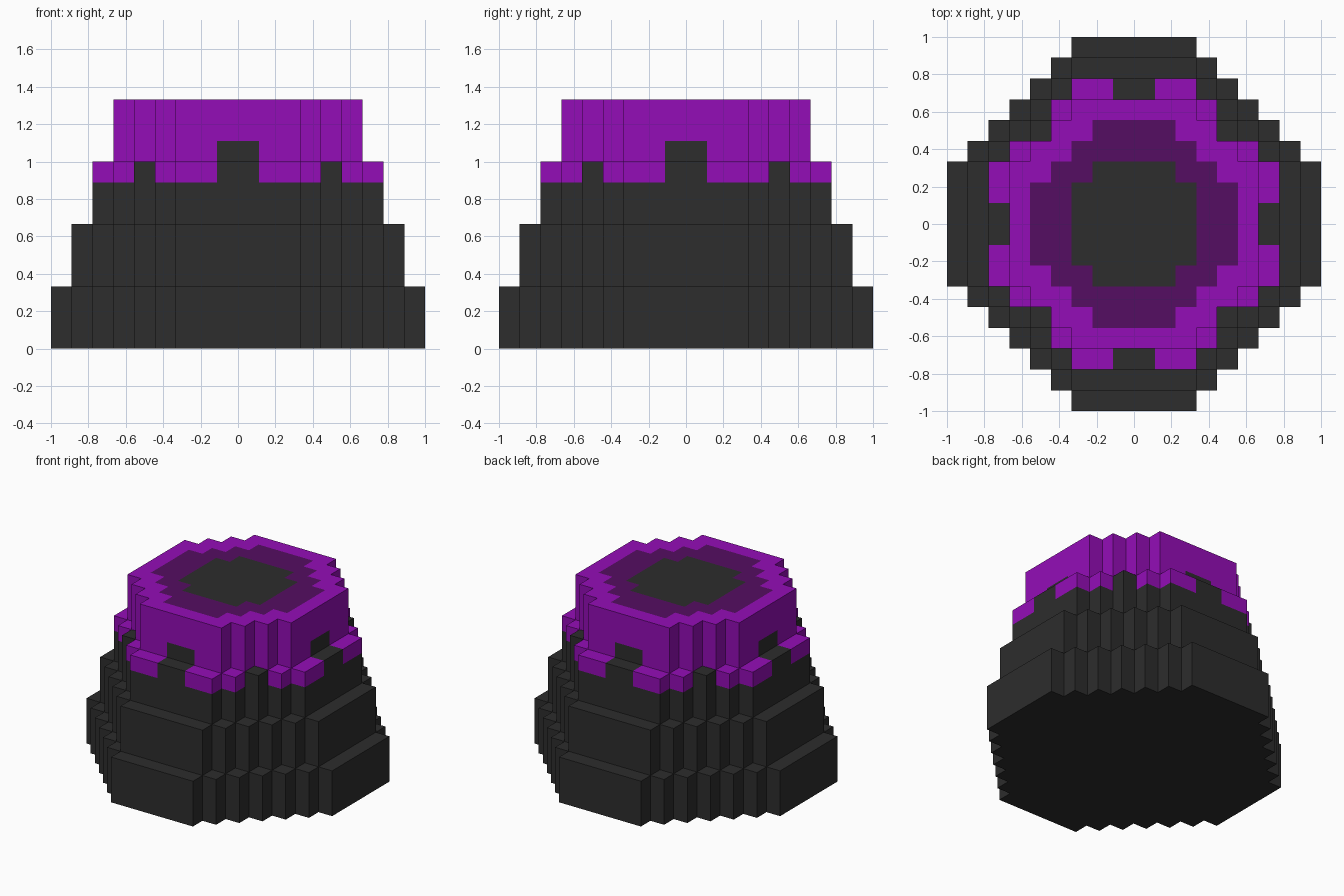
import bpy, bmesh

if "Cube" in bpy.data.objects:
    bpy.data.objects.remove(bpy.data.objects["Cube"], do_unlink=True)

U = 1 / 9  # size of one block


def material(name, rgb):
    m = bpy.data.materials.new(name)
    m.use_nodes = True
    m.diffuse_color = (*rgb, 1)
    m.node_tree.nodes["Principled BSDF"].inputs["Base Color"].default_value = (*rgb, 1)
    return m


MATS = [material("charcoal rock", (0.026, 0.026, 0.026)),
        material("bright purple", (0.296, 0.004, 0.474)),
        material("deep purple", (0.091, 0.004, 0.122))]
ROCK, BRIGHT, DEEP = range(3)


def inside(x, y, radius, straight):
    """True if the point lies in a blocky disc with a straight run on each side."""
    row = int(abs(y))
    return row < radius and abs(x) < radius - max(0, row - straight + 1)


def tier(name, radius, levels, rule):
    """Stepped blocky disc with walls cut at the given heights (in blocks)."""
    bm = bmesh.new()

    def cap(z):
        faces = []
        for i in range(-radius, radius):
            for j in range(-radius, radius):
                if inside(i + .5, j + .5, radius, 3):
                    corners = ((i, j), (i + 1, j), (i + 1, j + 1), (i, j + 1))
                    faces.append(bm.faces.new([bm.verts.new((x, y, z)) for x, y in corners]))
        return faces

    # Bottom, then walls raised from its outline, then top
    cap(levels[0])
    bmesh.ops.remove_doubles(bm, verts=bm.verts[:], dist=1e-4)
    rim = [e for e in bm.edges if e.is_boundary]
    for low, high in zip(levels, levels[1:]):
        geom = bmesh.ops.extrude_edge_only(bm, edges=rim)["geom"]
        bmesh.ops.translate(bm, vec=(0, 0, high - low),
                            verts=[g for g in geom if isinstance(g, bmesh.types.BMVert)])
        rim = [g for g in geom if isinstance(g, bmesh.types.BMEdge)
               and all(abs(v.co.z - high) < 1e-4 for v in g.verts) and g.is_boundary]
    cap(levels[-1])
    bmesh.ops.remove_doubles(bm, verts=bm.verts[:], dist=1e-4)
    bmesh.ops.recalc_face_normals(bm, faces=bm.faces[:])

    for f in bm.faces:
        f.material_index = rule(*f.calc_center_median())
    bmesh.ops.scale(bm, vec=(U, U, U), verts=bm.verts[:])
    mesh = bpy.data.meshes.new(name)
    bm.to_mesh(mesh)
    bm.free()
    for m in MATS:
        mesh.materials.append(m)
    bpy.context.collection.objects.link(bpy.data.objects.new(name, mesh))


def plain(x, y, z):
    return ROCK


def drips(x, y, z):
    # Purple edge, broken at the middle of each side and at the diagonals
    near = min(abs(x), abs(y))
    return BRIGHT if z > 8 and 1 < near < 4.2 else ROCK


def crater(x, y, z):
    # Top: rock centre inside a deep purple ring inside the bright rim
    if z > 11.9:
        if inside(x, y, 3, 2):
            return ROCK
        return DEEP if inside(x, y, 5, 2) else BRIGHT
    # Walls: rock tongue in the middle of each side
    return ROCK if z < 10 and min(abs(x), abs(y)) < 1 else BRIGHT


tier("base_tier", 9, (0, 3), plain)
tier("lower_tier", 8, (3, 6), plain)
tier("upper_tier", 7, (6, 8, 9), drips)
tier("crater_tier", 6, (9, 10, 12), crater)
